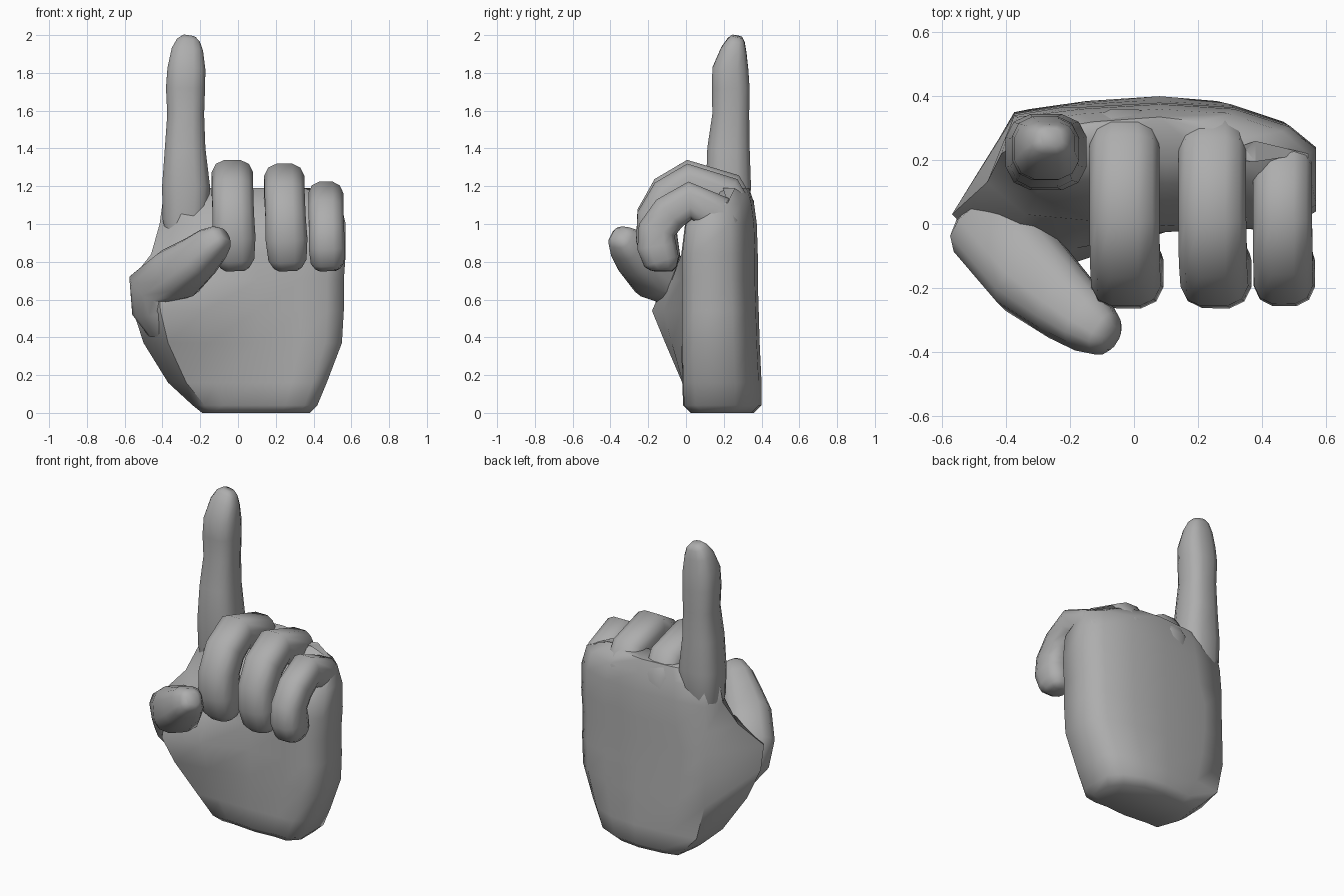
import bpy, bmesh, math
from mathutils import Vector

cube = bpy.data.objects.get("Cube")
if cube:
    bpy.data.objects.remove(cube)

grey = bpy.data.materials.new("Plain grey")
grey.use_nodes = True
COLOUR = (0.42, 0.42, 0.42, 1)
grey.diffuse_color = COLOUR
grey.node_tree.nodes["Principled BSDF"].inputs["Base Color"].default_value = COLOUR


def loft(name, rings):
    """Skin a list of equal-length point rings and close both ends."""
    bm = bmesh.new()
    loops = [[bm.verts.new(p) for p in ring] for ring in rings]
    n = len(loops[0])
    for a, b in zip(loops, loops[1:]):
        for i in range(n):
            j = (i + 1) % n
            bm.faces.new((a[i], a[j], b[j], b[i]))
    bm.faces.new(loops[0])
    bm.faces.new(loops[-1])
    bmesh.ops.recalc_face_normals(bm, faces=bm.faces)
    mesh = bpy.data.meshes.new(name)
    bm.to_mesh(mesh)
    bm.free()
    obj = bpy.data.objects.new(name, mesh)
    bpy.context.collection.objects.link(obj)
    mesh.materials.append(grey)
    bpy.ops.object.select_all(action="DESELECT")
    obj.select_set(True)
    bpy.context.view_layer.objects.active = obj
    bpy.ops.object.shade_smooth_by_angle(angle=math.radians(60))


def soft(v):
    return math.copysign(abs(v) ** 0.72, v)


def tube(name, stations, side_ref, sides=12):
    """Sweep a rounded section; each station is (centre, half width, half depth)."""
    pts = [Vector(s[0]) for s in stations]
    rings = []
    for k, (_, w, d) in enumerate(stations):
        before = pts[k] - pts[max(k - 1, 0)]
        after = pts[min(k + 1, len(pts) - 1)] - pts[k]
        t = (before.normalized() + after.normalized()).normalized()
        side = Vector(side_ref)
        side = (side - t * side.dot(t)).normalized()
        out = t.cross(side)
        angles = [math.tau * (i + 0.5) / sides for i in range(sides)]
        rings.append([pts[k] + side * w * soft(math.cos(a)) + out * d * soft(math.sin(a))
                      for a in angles])
    loft(name, rings)


# Palm: each level gives z, left-hand edge x and y, thumb pad y, far edge x, front y, back y
levels = [
    (0.0, -0.19, 0.18, 0.04, 0.38, 0.03, 0.36),
    (0.04, -0.24, 0.18, 0.0, 0.42, -0.01, 0.40),
    (0.16, -0.37, 0.16, -0.02, 0.47, -0.015, 0.40),
    (0.37, -0.50, 0.10, -0.11, 0.55, -0.02, 0.39),
    (0.54, -0.555, 0.04, -0.18, 0.56, -0.02, 0.385),
    (0.70, -0.57, 0.03, -0.11, 0.56, -0.02, 0.38),
    (0.84, -0.46, 0.13, 0.03, 0.57, -0.02, 0.38),
    (1.0, -0.415, 0.22, 0.09, 0.57, 0.0, 0.375),
    (1.11, -0.40, 0.23, 0.13, 0.545, 0.13, 0.36),
    (1.19, -0.32, 0.25, 0.2, 0.38, 0.2, 0.335),
]
palm = []
for z, xl, yl, pad, xr, yf, yb in levels:
    palm.append([(x, y, z) for x, y in (
        (xl, yl), (xl * 0.74, pad), (xl * 0.32, yf + 0.01 + min(pad, 0) * 0.6),
        (0.1, yf - 0.005), (xr * 0.6, yf + 0.005), (xr * 0.84, yf), (xr, yf + 0.06),
        (xr, yb - 0.14), (xr * 0.85, yb - 0.07), (xr * 0.55, yb - 0.015), (0.08, yb),
        (xl * 0.4, yb - 0.015), (max(xl * 0.88, -0.375), yb - 0.04))])
loft("palm", palm)

# Raised index finger
index_path = [
    (-0.28, 0.2, 0.82, 0.07, 0.07), (-0.28, 0.222, 1.02, 0.122, 0.115),
    (-0.275, 0.225, 1.2, 0.13, 0.122), (-0.28, 0.225, 1.4, 0.11, 0.115),
    (-0.277, 0.237, 1.58, 0.1, 0.1), (-0.278, 0.237, 1.72, 0.106, 0.102),
    (-0.273, 0.235, 1.82, 0.103, 0.098), (-0.268, 0.253, 1.92, 0.085, 0.07),
    (-0.262, 0.265, 1.97, 0.062, 0.048), (-0.258, 0.27, 1.993, 0.035, 0.03)]
tube("index_finger", [(s[:3], *s[3:]) for s in index_path], (1, 0, 0))

# Curled fingers share one bend, given as y, z and a scale for the section
bend = [(0.275, 0.98, 0.8), (0.265, 1.09, 0.95), (0.215, 1.175, 1.0), (0.02, 1.235, 1.0),
        (-0.09, 1.165, 1.0), (-0.155, 1.05, 1.0), (-0.155, 0.93, 1.04),
        (-0.13, 0.82, 0.95), (-0.12, 0.77, 0.7), (-0.12, 0.75, 0.45)]


def curled(name, x, half, depth, drop, tip_x, root_y):
    """Place one finger; drop lowers its knuckle and root_y pulls in its root."""
    stations = []
    for y, z, s in bend:
        lower = drop * min(1, max(0, (z - 0.75) / 0.4))
        shift = (tip_x - x) * max(0, (1.2 - z) / 0.45) if y < 0.1 else 0
        pull = root_y * max(0, y - 0.02) / 0.23
        stations.append(((x + shift, y - pull, z - lower), half * s, depth * s))
    tube(name, stations, (1, 0, 0))


curled("middle_finger", -0.03, 0.112, 0.108, 0.0, -0.015, 0.0)
curled("ring_finger", 0.245, 0.109, 0.108, 0.02, 0.265, 0.01)
curled("little_finger", 0.465, 0.095, 0.102, 0.11, 0.475, 0.07)

# Thumb crossing in front of the palm
thumb_path = [
    (-0.38, 0.02, 0.44, 0.09), (-0.42, -0.01, 0.55, 0.13),
    (-0.43, -0.03, 0.67, 0.14), (-0.32, -0.16, 0.74, 0.14), (-0.21, -0.255, 0.825, 0.115),
    (-0.14, -0.31, 0.89, 0.095), (-0.09, -0.345, 0.93, 0.068), (-0.07, -0.355, 0.945, 0.04)]
tube("thumb", [(s[:3], s[3], s[3]) for s in thumb_path], (0.7, 0.7, 0.0))
